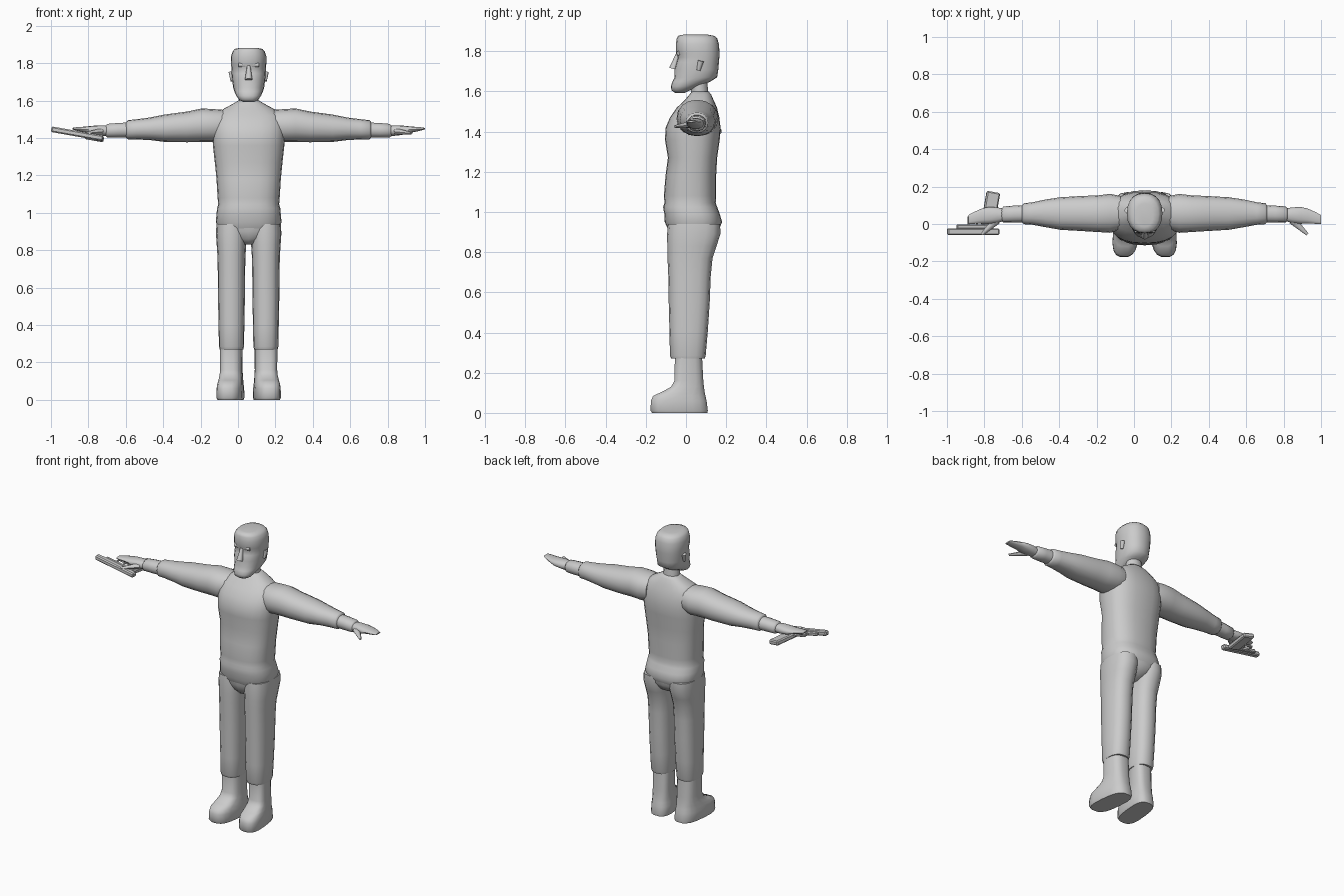
import bpy, bmesh, math
from mathutils import Vector, Matrix

CX = 0.057  # body centre line
grey = bpy.data.materials.new("plain grey")
grey.diffuse_color = (0.6, 0.6, 0.6, 1)


def finish(name, bm, angle=50):
    bmesh.ops.recalc_face_normals(bm, faces=bm.faces[:])
    me = bpy.data.meshes.new(name)
    bm.to_mesh(me)
    bm.free()
    ob = bpy.data.objects.new(name, me)
    bpy.context.collection.objects.link(ob)
    me.materials.append(grey)
    bpy.ops.object.select_all(action='DESELECT')
    ob.select_set(True)
    bpy.context.view_layer.objects.active = ob
    bpy.ops.object.shade_smooth_by_angle(angle=math.radians(angle))
    return ob


def loft(name, rings, axis='z', side=1, n=20, p=2.4, skew=0.0):
    """Rings are (t, centre u, centre v, radius u, radius v), joined into a skin."""
    bm = bmesh.new()
    loops = []
    for t, cu, cv, ru, rv in rings:
        loop = []
        for i in range(n):
            a = 2 * math.pi * i / n
            c, s = math.cos(a), math.sin(a)
            u = cu + ru * math.copysign(abs(c) ** (2 / p), c)
            v = cv + rv * math.copysign(abs(s) ** (2 / p), s)
            co = (u + skew * v, v, t) if axis == 'z' else (t, u, v)
            loop.append(bm.verts.new((CX + side * co[0], co[1], co[2])))
        loops.append(loop)
    for a, b in zip(loops, loops[1:]):
        for i in range(n):
            j = (i + 1) % n
            bm.faces.new((a[i], a[j], b[j], b[i]))
    bm.faces.new(loops[0])
    bm.faces.new(loops[-1])
    return finish(name, bm)


def column(name, rows, off=0, **kw):
    """Rows are (z, half width, front y, back y)."""
    return loft(name, [(z, off, (f + b) / 2, w, (b - f) / 2) for z, w, f, b in rows], **kw)


def limb(name, a, b, r1, r2, flat=1.0, n=8):
    """Tapered rod from a to b, optionally flattened in z."""
    a, b = Vector(a), Vector(b)
    bm = bmesh.new()
    bmesh.ops.create_cone(bm, cap_ends=True, segments=n, radius1=r1, radius2=r2, depth=(b - a).length)
    rot = (b - a).to_track_quat('Z', 'Y').to_matrix().to_4x4()
    bm.transform(Matrix.Translation((a + b) / 2) @ Matrix.Diagonal((1, 1, flat, 1)) @ rot)
    return finish(name, bm)


# Sweater with hem band
column("sweater", [
    (0.915, .160, -.090, .165), (0.95, .176, -.106, .180), (0.99, .172, -.108, .168),
    (1.025, .169, -.114, .155), (1.045, .163, -.107, .148), (1.08, .166, -.110, .150),
    (1.18, .172, -.102, .150), (1.27, .181, -.090, .155), (1.36, .191, -.105, .168),
    (1.42, .195, -.101, .172), (1.47, .193, -.080, .166), (1.52, .178, -.045, .154),
    (1.555, .135, -.008, .138), (1.585, .080, .018, .125), (1.60, .055, .030, .112)], n=24, p=2.5)
# Neck
column("neck", [(1.57, .053, .025, .115), (1.66, .050, .020, .105)], n=14, p=2)

# Head with beard and flat-topped hair
column("head", [
    (1.593, .030, -.055, -.005), (1.605, .052, -.072, .020), (1.625, .066, -.075, .065),
    (1.648, .076, -.068, .120), (1.67, .083, -.056, .155), (1.71, .088, -.058, .161),
    (1.745, .091, -.047, .164), (1.77, .092, -.040, .166), (1.79, .094, -.050, .167),
    (1.835, .095, -.050, .164), (1.862, .086, -.047, .156), (1.876, .074, -.040, .142),
    (1.882, .045, -.015, .110)], n=20, p=2.3)
# Nose and brow
limb("nose", (CX, -.042, 1.785), (CX, -.064, 1.712), .009, .020)
limb("brow", (CX - .055, -.036, 1.79), (CX + .055, -.036, 1.79), .011, .011)

for s, tag in ((-1, "left"), (1, "right")):
    # Ear
    limb(tag + "_ear", (CX + s * .088, .062, 1.705), (CX + s * .092, .074, 1.752), .010, .016)

    # Trouser leg, slightly overhanging the boot
    column(tag + "_trouser_leg", [
        (0.27, .063, -.074, .093), (0.285, .067, -.080, .098), (0.40, .069, -.082, .108),
        (0.55, .072, -.086, .118), (0.68, .073, -.088, .123), (0.77, .075, -.092, .132),
        (0.83, .079, -.093, .152), (0.89, .083, -.094, .171), (0.94, .080, -.090, .170)],
        off=.092, side=s, n=16, p=2.5)

    # Boot with splayed toe
    column(tag + "_boot", [
        (0, .066, -.170, .108), (0.012, .071, -.178, .110), (0.06, .070, -.176, .104),
        (0.085, .067, -.165, .098), (0.105, .064, -.120, .094), (0.13, .061, -.075, .090),
        (0.16, .059, -.058, .087), (0.29, .060, -.056, .080)],
        off=.094, side=s, n=18, p=2.9, skew=-.10)

    # Sleeve, wrist and hand run outwards along x
    loft(tag + "_sleeve", [
        (.130, .060, 1.470, .090, .080), (.185, .057, 1.466, .104, .088), (.25, .055, 1.468, .098, .090),
        (.33, .056, 1.459, .094, .082), (.45, .056, 1.452, .087, .073), (.53, .057, 1.449, .074, .060),
        (.60, .056, 1.446, .060, .054), (.645, .055, 1.444, .056, .051), (.655, .055, 1.443, .045, .042)],
        axis='x', side=s, n=16, p=2.2)
    loft(tag + "_wrist", [
        (.63, .055, 1.443, .046, .041), (.70, .053, 1.441, .045, .040),
        (.755, .051, 1.439, .043, .037), (.765, .050, 1.438, .032, .028)],
        axis='x', side=s, n=14, p=2.2)
    loft(tag + "_hand", [
        (.74, .050, 1.438, .030, .027), (.79, .047, 1.440, .042, .028), (.835, .046, 1.442, .045, .023),
        (.87, .043, 1.445, .040, .016), (.915, .032, 1.448, .031, .010), (.943, .024, 1.450, .024, .004)],
        axis='x', side=s, n=12, p=2.3)
    limb(tag + "_thumb", (CX + s * .79, .020, 1.435), (CX + s * .87, -.055, 1.424), .022, .008, .8)

# Seat of the trousers between the legs
column("trouser_seat", [(0.83, .030, -.045, .085), (0.86, .085, -.075, .140),
                        (0.90, .150, -.090, .165), (0.94, .160, -.094, .168)], n=20)


# Pistol lying flat in the hand, tipped down towards the grip
def pistol_part(name, x, y, length, width, thick, turn=0.0, dz=0.0):
    bm = bmesh.new()
    bmesh.ops.create_cube(bm, size=1)
    bm.transform(Matrix.Diagonal((length, width, thick, 1)))
    bmesh.ops.bevel(bm, geom=bm.edges[:], offset=thick * .22, segments=1, affect='EDGES')
    bm.transform(Matrix.Translation((x + .857, y, dz)) @ Matrix.Rotation(math.radians(turn), 4, 'Z'))
    bm.transform(Matrix.Translation((-.857, 0, 1.422)) @ Matrix.Rotation(math.radians(10), 4, 'Y'))
    finish(name, bm, 30)


pistol_part("pistol_slide", -.860, -.041, .282, .036, .030)
pistol_part("pistol_frame", -.850, -.014, .200, .024, .024)
pistol_part("pistol_grip", -.765, .080, .072, .185, .030, -10, -.006)
pistol_part("trigger_guard_front", -.885, .014, .010, .045, .014)
pistol_part("trigger_guard_bar", -.845, .036, .090, .010, .014)
pistol_part("trigger", -.838, .012, .010, .035, .010)
